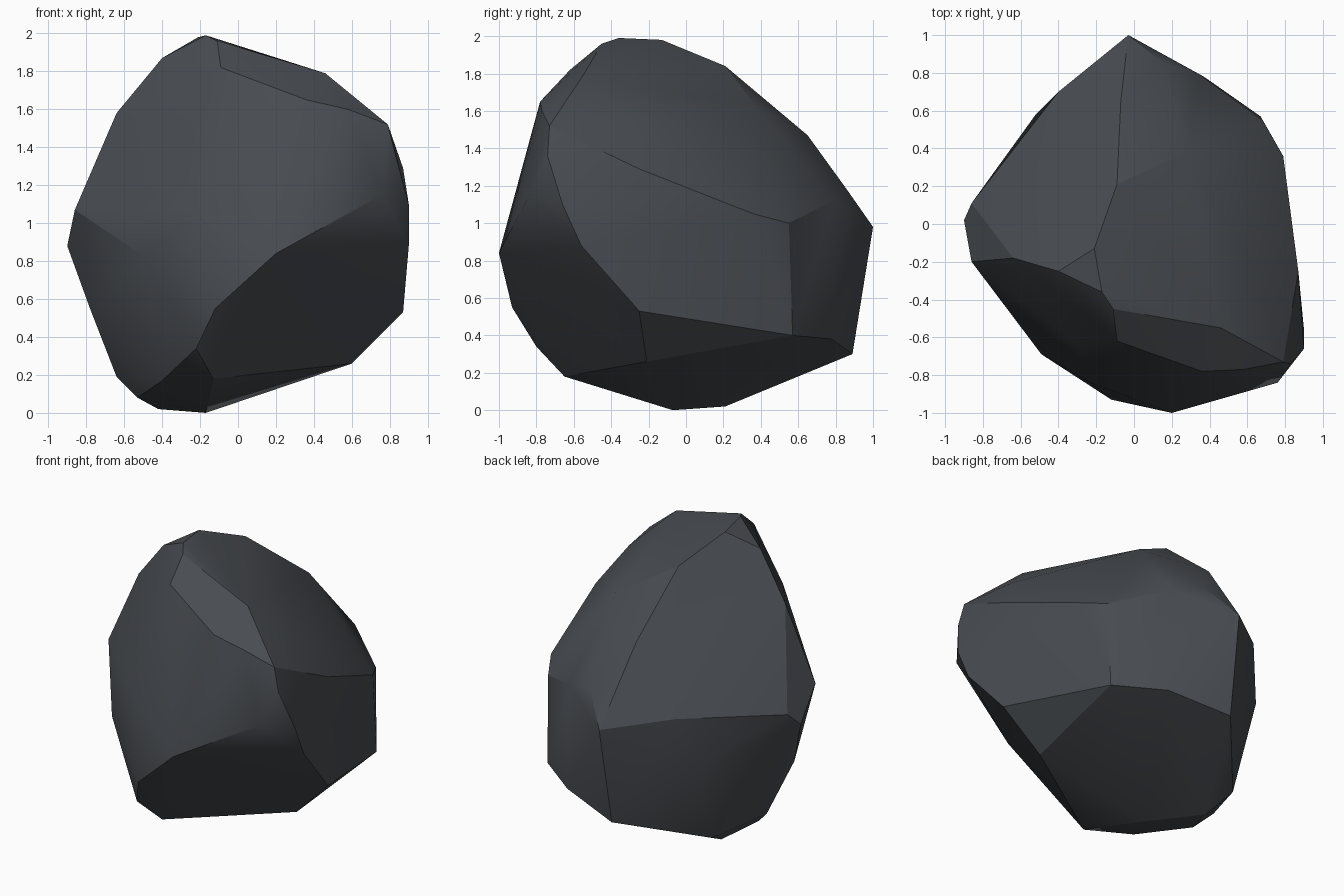
import bpy, bmesh, math

# Key corners of the boulder, from crown to base; the rock is their convex hull
CORNERS = [
    # crown
    (-.17, -.36, 1.99), (-.21, -.13, 1.98), (-.11, -.45, 1.96), (.46, -.55, 1.79),
    (-.09, -.62, 1.82), (.36, -.78, 1.65), (.58, -.77, 1.60), (.79, -.73, 1.52),
    (-.09, .21, 1.84), (.28, .38, 1.62), (-.07, .65, 1.47), (.46, .25, 1.50),
    (.70, -.37, 1.55), (-.40, -.25, 1.87), (-.64, -.18, 1.58), (-.30, -.64, 1.45),
    # waist
    (.83, -.74, 1.36), (.87, -.25, 1.29), (.76, -.84, 1.15), (.90, -.66, 1.10),
    (.90, -.56, .88), (.79, .36, 1.05), (.68, .55, 1.00), (.35, .79, 1.12),
    (.14, .86, 1.18), (-.03, 1.0, .98), (-.40, .70, 1.04), (-.86, .11, .97),
    (-.90, .02, .88), (-.86, -.20, 1.07), (-.49, -.69, .82), (-.23, -.84, 1.07),
    (.20, -1.0, .84),
    # base
    (-.12, -.93, .55), (-.22, -.80, .34), (-.13, -.65, .18), (.87, -.25, .53),
    (.60, -.21, .26), (.67, .57, .40), (.37, .78, .38), (-.05, .89, .30),
    (-.52, .58, .70), (-.48, .40, .12), (-.42, .21, .02), (-.17, -.07, 0),
    (-.53, -.05, .08), (-.64, .02, .19), (-.78, -.08, .55), (-.40, -.48, .17),
]

# Wrap the corners in a hull and merge nearly flat triangles into broad facets
bm = bmesh.new()
for c in CORNERS:
    bm.verts.new(c)
hull = bmesh.ops.convex_hull(bm, input=bm.verts[:])
spare = {v for v in hull["geom_interior"] if isinstance(v, bmesh.types.BMVert)}
bmesh.ops.delete(bm, geom=list(spare), context='VERTS')
bmesh.ops.dissolve_limit(bm, angle_limit=math.radians(5), verts=bm.verts[:], edges=bm.edges[:])
bmesh.ops.recalc_face_normals(bm, faces=bm.faces[:])
mesh = bpy.data.meshes.new("boulder")
bm.to_mesh(mesh)
bm.free()

# Dark slate colour
slate = bpy.data.materials.new("dark slate")
slate.diffuse_color = (0.065, 0.072, 0.082, 1)
mesh.materials.append(slate)

boulder = bpy.data.objects.new("boulder", mesh)
bpy.context.collection.objects.link(boulder)

# Soft shading across shallow creases, crisp edges elsewhere
bpy.context.view_layer.objects.active = boulder
boulder.select_set(True)
bpy.ops.object.shade_smooth_by_angle(angle=math.radians(24))
